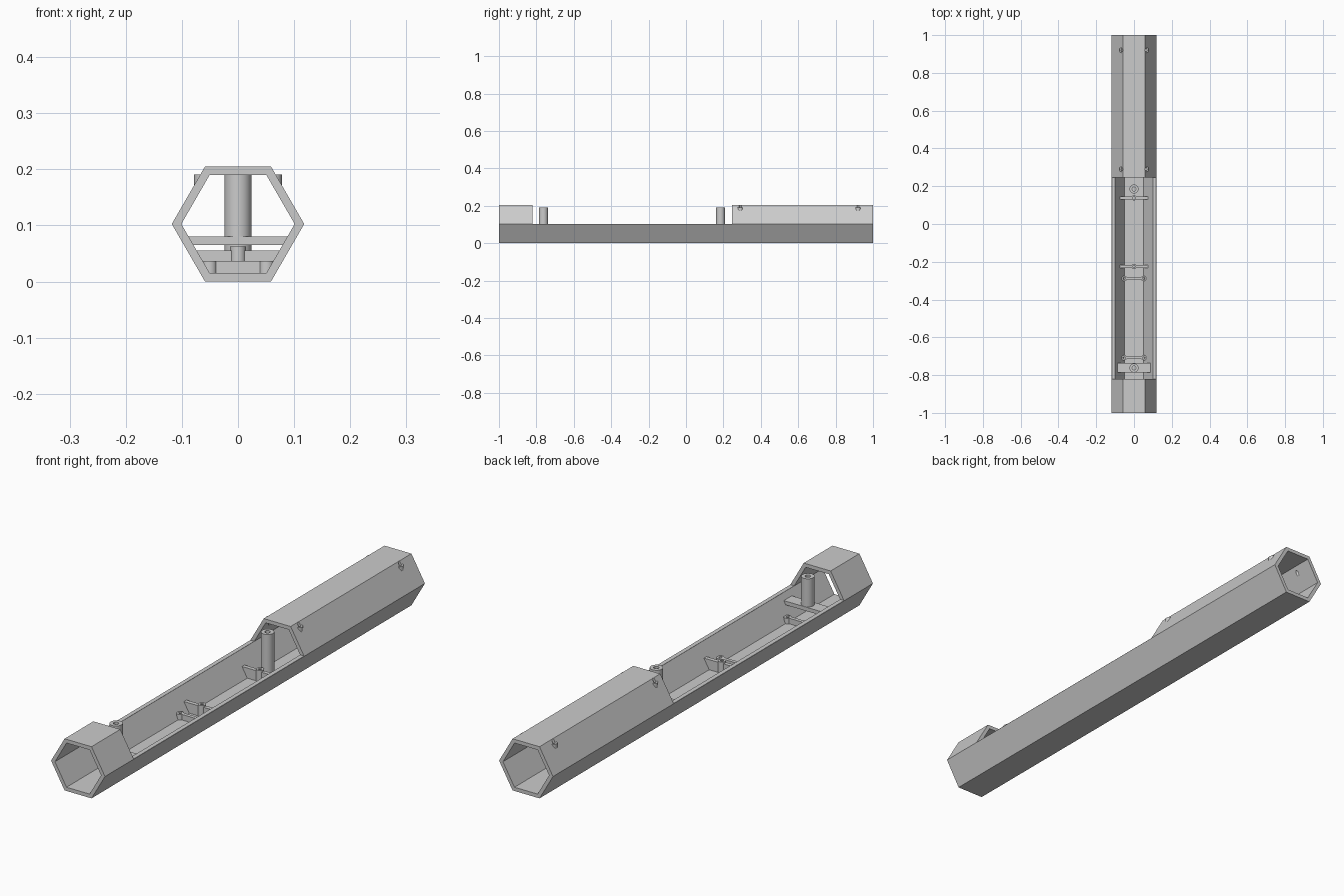
import bpy, bmesh, math
from mathutils import Matrix, Vector

if "Cube" in bpy.data.objects:
    bpy.data.objects.remove(bpy.data.objects["Cube"], do_unlink=True)

R_OUT, R_IN, MID = 0.118, 0.101, 0.1025     # hexagon radii and axis height
FLOOR = 0.014

grey = bpy.data.materials.new("plain grey")
grey.use_nodes = True
COLOUR = (0.6, 0.6, 0.6, 1)
grey.diffuse_color = COLOUR
grey.node_tree.nodes["Principled BSDF"].inputs["Base Color"].default_value = COLOUR


def make(name, bm):
    bmesh.ops.recalc_face_normals(bm, faces=bm.faces)
    mesh = bpy.data.meshes.new(name)
    bm.to_mesh(mesh)
    bm.free()
    mesh.materials.append(grey)
    ob = bpy.data.objects.new(name, mesh)
    bpy.context.collection.objects.link(ob)
    return ob


def box(name, x0, x1, y0, y1, z0, z1):
    bm = bmesh.new()
    mid = Vector((x0 + x1, y0 + y1, z0 + z1)) / 2
    size = Matrix.Diagonal((x1 - x0, y1 - y0, z1 - z0, 1))
    bmesh.ops.create_cube(bm, size=1, matrix=Matrix.Translation(mid) @ size)
    return make(name, bm)


def post(name, x, y, z0, z1, r, sides=32):
    bm = bmesh.new()
    bmesh.ops.create_cone(bm, cap_ends=True, segments=sides, radius1=r, radius2=r,
                          depth=z1 - z0, matrix=Matrix.Translation((x, y, (z0 + z1) / 2)))
    return make(name, bm)


def hex_prism(name, r, half):
    bm = bmesh.new()
    ring = [bm.verts.new((r * math.cos(i * math.pi / 3), -half,
                          MID + r * math.sin(i * math.pi / 3))) for i in range(6)]
    face = bm.faces.new(ring)
    moved = bmesh.ops.extrude_face_region(bm, geom=[face])["geom"]
    bmesh.ops.translate(bm, vec=(0, 2 * half, 0),
                        verts=[v for v in moved if isinstance(v, bmesh.types.BMVert)])
    return make(name, bm)


def combine(ob, tool, operation, keep=False):
    mod = ob.modifiers.new("cut", 'BOOLEAN')
    mod.operation, mod.solver, mod.object = operation, 'EXACT', tool
    bpy.context.view_layer.update()
    result = bpy.data.meshes.new_from_object(
        ob.evaluated_get(bpy.context.evaluated_depsgraph_get()))
    ob.modifiers.clear()
    ob.data = result
    if not keep:
        bpy.data.objects.remove(tool, do_unlink=True)


def drill(ob, x, y, z0, z1, r):
    combine(ob, post("drill", x, y, z0, z1, r, 24), 'DIFFERENCE')


# Helpers: the hollow core, and a slightly larger core that seats parts in the wall
core = hex_prism("core_cutter", R_IN, 1.1)
seat = hex_prism("seat_cutter", R_IN + 0.004, 0.99)

# Hexagonal tube with a long opening in its upper half
tube = hex_prism("hex_tube", R_OUT, 1.0)
combine(tube, core, 'DIFFERENCE', keep=True)
combine(tube, box("opening", -0.2, 0.2, -0.82, 0.245, MID + 0.001, 0.3), 'DIFFERENCE')

# Screw bosses on the sloping upper sides
parts = []
for side, sx in (("left", 1), ("right", -1)):
    for end, y in (("front", 0.29), ("rear", 0.92)):
        x = sx * 0.064
        boss = post(f"{side}_{end}_screw_boss", x, y, 0.13, 0.191, 0.014)
        combine(boss, core, 'DIFFERENCE', keep=True)
        drill(boss, x, y, 0.1, 0.25, 0.006)
        drill(tube, x, y, 0.12, 0.25, 0.006)
        parts.append(boss)

# Bridge with the front tall post
bridge = box("front_post_bridge", -0.12, 0.12, -0.787, -0.737, 0.065, 0.08)
combine(bridge, seat, 'INTERSECT', keep=True)
front_post = post("front_post", 0, -0.762, 0.08, 0.191, 0.024)
drill(front_post, 0, -0.762, 0.12, 0.25, 0.01)

# Rear tall post standing on the floor
rear_post = post("rear_post", 0, 0.185, FLOOR - 0.004, 0.191, 0.024)
drill(rear_post, 0, 0.185, 0.12, 0.25, 0.01)
parts += [bridge, front_post, rear_post]

# Cross ribs with a central screw post
for end, y in (("front", -0.225), ("rear", 0.138)):
    rib = box(f"{end}_cross_rib", -0.12, 0.12, y - 0.008, y + 0.008, 0.0, 0.055)
    combine(rib, post("rib_post", 0, y, 0.0, 0.062, 0.014), 'UNION')
    combine(rib, seat, 'INTERSECT', keep=True)
    drill(rib, 0, y, 0.03, 0.1, 0.006)
    parts.append(rib)

# Low mounts: two short screw posts joined by a bar
for end, y in (("front", -0.708), ("rear", -0.288)):
    mount = box(f"{end}_low_mount", -0.05, 0.05, y - 0.007, y + 0.007, 0.0, 0.037)
    for x in (-0.051, 0.051):
        combine(mount, post("mount_post", x, y, 0.0, 0.037, 0.014), 'UNION')
    combine(mount, seat, 'INTERSECT', keep=True)
    for x in (-0.051, 0.051):
        drill(mount, x, y, 0.02, 0.1, 0.006)
    parts.append(mount)

for helper in (core, seat):
    bpy.data.objects.remove(helper, do_unlink=True)

# Smooth the round parts, keeping edges sharp
bpy.ops.object.select_all(action='DESELECT')
for ob in parts:
    ob.select_set(True)
bpy.context.view_layer.objects.active = parts[0]
bpy.ops.object.shade_smooth_by_angle(angle=math.radians(30))
